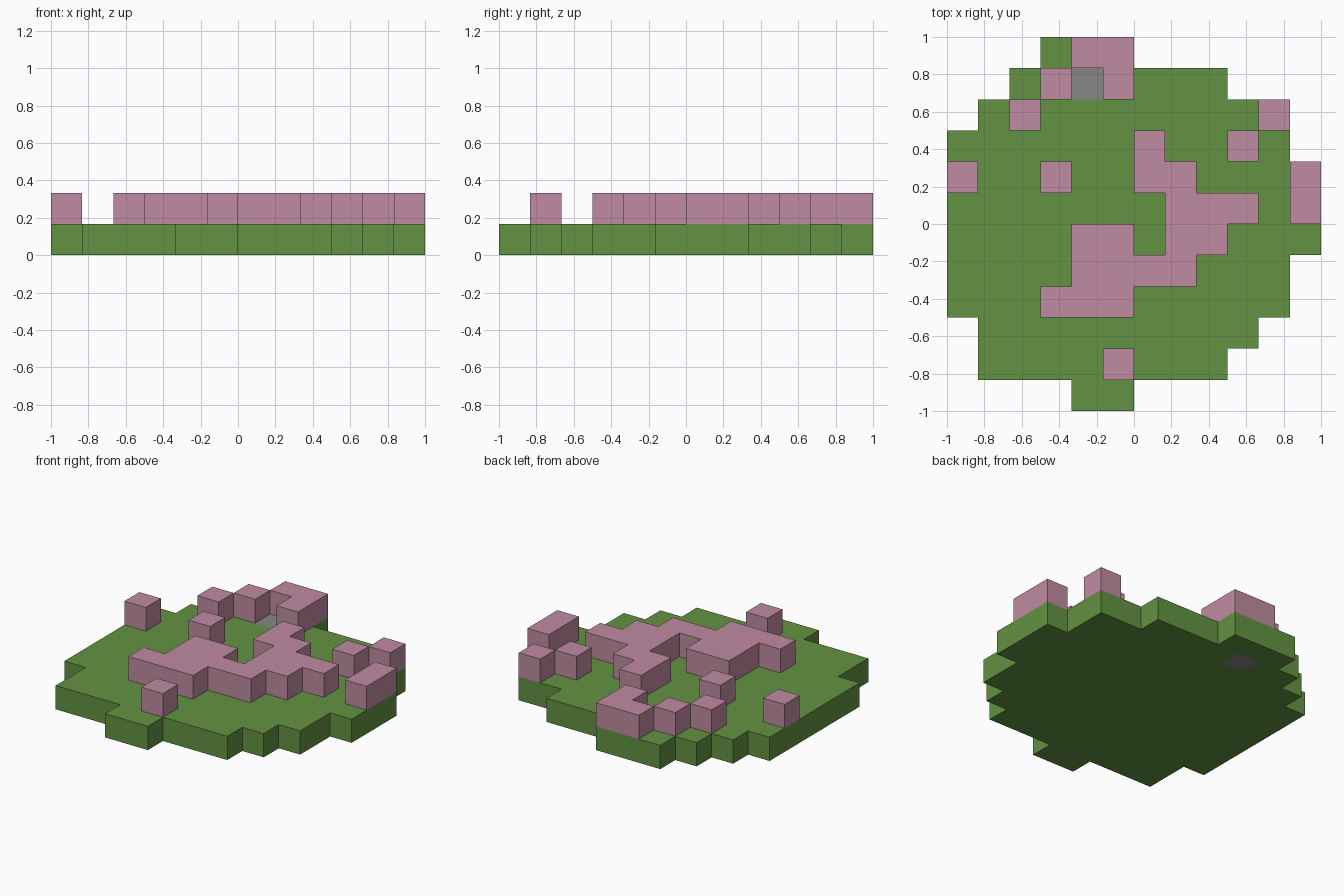
import bpy
import bmesh

# Ground plan, back row first: G grass, P blossom on grass, S stone, . empty
PLAN = [
    "...GPP......",
    "..GPSPGGG...",
    ".GPGGGGGGGP.",
    "GGGGGGPGGPG.",
    "PGGPGGPPGGGP",
    "GGGGGGGPPPGP",
    "GGGGPPGPPGGG",
    "GGGGPPPPGGG.",
    "GGGPPPGGGGG.",
    ".GGGGGGGGG..",
    ".GGGGPGGG...",
    "....GG......",
]
CELL = 2 / len(PLAN)


def make_material(name, color):
    mat = bpy.data.materials.new(name)
    mat.use_nodes = True
    mat.diffuse_color = (*color, 1)
    mat.node_tree.nodes["Principled BSDF"].inputs["Base Color"].default_value = (*color, 1)
    return mat


def make_layer(name, kinds, level, mat):
    """Join all plan cells of the given kinds and raise them one cell high."""
    bm = bmesh.new()
    z = level * CELL
    for row, line in enumerate(PLAN):
        for col, kind in enumerate(line):
            if kind in kinds:
                x, y = col * CELL - 1, 1 - row * CELL
                corners = [(x, y), (x, y - CELL), (x + CELL, y - CELL), (x + CELL, y)]
                bm.faces.new([bm.verts.new((a, b, z)) for a, b in corners])
    bmesh.ops.remove_doubles(bm, verts=bm.verts, dist=CELL / 100)
    raised = bmesh.ops.extrude_face_region(bm, geom=bm.faces[:])["geom"]
    tops = [v for v in raised if isinstance(v, bmesh.types.BMVert)]
    bmesh.ops.translate(bm, verts=tops, vec=(0, 0, CELL))
    bmesh.ops.recalc_face_normals(bm, faces=bm.faces)
    mesh = bpy.data.meshes.new(name)
    bm.to_mesh(mesh)
    bm.free()
    mesh.materials.append(mat)
    bpy.context.collection.objects.link(bpy.data.objects.new(name, mesh))


if "Cube" in bpy.data.objects:
    bpy.data.objects.remove(bpy.data.objects["Cube"])

green = make_material("grass green", (0.125, 0.29, 0.055))
pink = make_material("blossom pink", (0.53, 0.26, 0.36))
grey = make_material("stone grey", (0.24, 0.25, 0.24))

# Grass slab, the stone set into it, and the blossom blocks on top
make_layer("grass_base", "GP", 0, green)
make_layer("stone_block", "S", 0, grey)
make_layer("blossom_blocks", "P", 1, pink)
